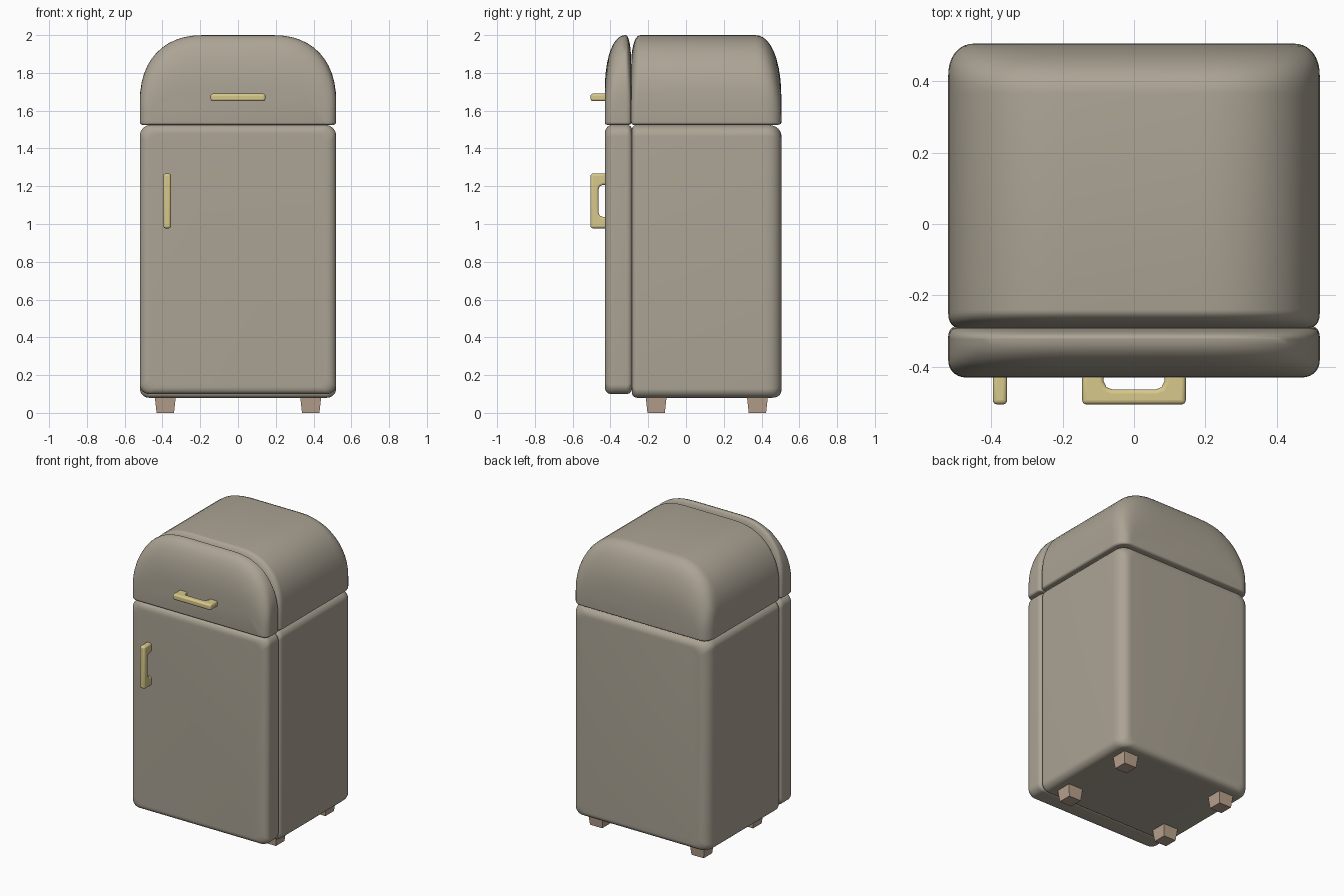
import bpy, bmesh, math

if "Cube" in bpy.data.objects:
    bpy.data.objects.remove(bpy.data.objects["Cube"])


def material(name, rgb):
    m = bpy.data.materials.new(name)
    m.diffuse_color = (*rgb, 1)
    m.use_nodes = True
    m.node_tree.nodes["Principled BSDF"].inputs["Base Color"].default_value = m.diffuse_color
    return m


ENAMEL = material("enamel", (0.41, 0.37, 0.30))
BRASS = material("brass", (0.68, 0.58, 0.26))
WOOD = material("foot_wood", (0.48, 0.36, 0.27))


def finish(name, bm, mat, angle=40):
    bmesh.ops.recalc_face_normals(bm, faces=bm.faces)
    me = bpy.data.meshes.new(name)
    bm.to_mesh(me)
    bm.free()
    me.materials.append(mat)
    ob = bpy.data.objects.new(name, me)
    bpy.context.collection.objects.link(ob)
    bpy.ops.object.select_all(action='DESELECT')
    ob.select_set(True)
    bpy.context.view_layer.objects.active = ob
    if angle:
        bpy.ops.object.shade_smooth_by_angle(angle=math.radians(angle))
    return ob


def corner(cx, cz, rx, rz, start, n, steps=12):
    # Quarter superellipse, counter-clockwise from the start angle
    for i in range(steps + 1):
        a = start + math.pi / 2 * i / steps
        c, s = round(math.cos(a), 9), round(math.sin(a), 9)
        yield (cx + rx * math.copysign(abs(c) ** (2 / n), c),
               cz + rz * math.copysign(abs(s) ** (2 / n), s))


def outline(w, z0, z1, rx, rz, rb, n):
    pts = []
    pts += corner(w - rx, z1 - rz, rx, rz, 0, n)
    pts += corner(rx - w, z1 - rz, rx, rz, math.pi / 2, n)
    pts += corner(rb - w, z0 + rb, rb, rb, math.pi, 2)
    pts += corner(w - rb, z0 + rb, rb, rb, 1.5 * math.pi, 2)
    return pts


def inset(dist, depth, amount, n=2.2):
    u = max(0, 1 - dist / depth)
    return amount * (1 - (1 - u ** n) ** (1 / n))


def shell(name, y0, y1, z0, z1, rx, rz, rb, n, front, back):
    # front/back rounding: (depth, inset) for the side, top and bottom edges
    half, steps = 0.52, 10
    df, db = max(d for d, _ in front), max(d for d, _ in back)
    curve = [1 - math.cos(math.pi / 2 * k / steps) for k in range(steps + 1)]
    ys = [y0 + df * t for t in curve] + [y1 - db * t for t in reversed(curve)]
    bm = bmesh.new()
    rings = []
    for y in ys:
        s, t, b = (max(inset(y - y0, *f), inset(y1 - y, *k)) for f, k in zip(front, back))
        w, lo, hi = half - s, z0 + b, z1 - t
        k = (hi - lo) / (z1 - z0)
        pts = outline(w, lo, hi, rx * w / half, rz * k, rb, n)
        rings.append([bm.verts.new((x, y, z)) for x, z in pts])
    for a, b in zip(rings, rings[1:]):
        for i in range(len(a)):
            j = (i + 1) % len(a)
            bm.faces.new((a[i], a[j], b[j], b[i]))
    bm.faces.new(rings[0])
    bm.faces.new(rings[-1])
    return finish(name, bm, ENAMEL)


# Main cabinet and its door
shell("lower_cabinet", -0.287, 0.505, 0.08, 1.525, 0.07, 0.06, 0.05, 2,
      [(0.04, 0.03), (0.03, 0.03), (0.03, 0.03)],
      [(0.09, 0.075), (0.08, 0.06), (0.05, 0.04)])
shell("lower_door", -0.43, -0.286, 0.10, 1.525, 0.06, 0.06, 0.05, 2,
      [(0.05, 0.055), (0.045, 0.05), (0.035, 0.04)],
      [(0.03, 0.025), (0.03, 0.03), (0.03, 0.03)])

# Domed freezer cabinet and its door
shell("freezer_cabinet", -0.29, 0.505, 1.525, 2.0, 0.34, 0.36, 0.015, 2.3,
      [(0.04, 0.03), (0.05, 0.16), (0.015, 0.01)],
      [(0.09, 0.075), (0.14, 0.34), (0.02, 0.012)])
shell("freezer_door", -0.43, -0.29, 1.525, 2.0, 0.34, 0.36, 0.015, 2.3,
      [(0.05, 0.055), (0.11, 0.30), (0.015, 0.012)],
      [(0.03, 0.025), (0.03, 0.16), (0.015, 0.01)])


def handle(name, centre, vertical):
    # C-shaped outline in (length, depth), extruded to the grip thickness
    right = [(0.145, -0.42), (0.145, -0.505)]
    inner = [(0.085, -0.42), (0.085, -0.44), (0.077, -0.457), (0.06, -0.463)]
    pts = right + [(-a, y) for a, y in reversed(right)]
    pts += [(-a, y) for a, y in inner] + list(reversed(inner))
    bm = bmesh.new()
    h = 0.02
    layers = []
    for t in (-h, h):
        layers.append([bm.verts.new((centre[0] + (t if vertical else a), y,
                                     centre[1] + (a if vertical else t)))
                       for a, y in pts])
    n = len(pts)
    for i in range(n):
        j = (i + 1) % n
        bm.faces.new((layers[0][i], layers[0][j], layers[1][j], layers[1][i]))
    bm.faces.new(layers[0])
    bm.faces.new(layers[1])
    ob = finish(name, bm, BRASS, 50)
    bev = ob.modifiers.new("rounded", 'BEVEL')
    bev.width, bev.segments = 0.012, 4
    bev.limit_method, bev.angle_limit = 'ANGLE', math.radians(50)


handle("freezer_handle", (0, 1.67), False)
handle("door_handle", (-0.375, 1.122), True)

# Tapered square feet
for side, x in (("left", -0.385), ("right", 0.385)):
    for end, y in (("front", -0.158), ("back", 0.378)):
        bm = bmesh.new()
        bmesh.ops.create_cube(bm, size=1)
        for v in bm.verts:
            r = 0.056 if v.co.z > 0 else 0.046
            v.co = (x + math.copysign(r, v.co.x), y + math.copysign(r, v.co.y),
                    0.09 if v.co.z > 0 else 0)
        finish(f"{end}_{side}_foot", bm, WOOD, 0)
